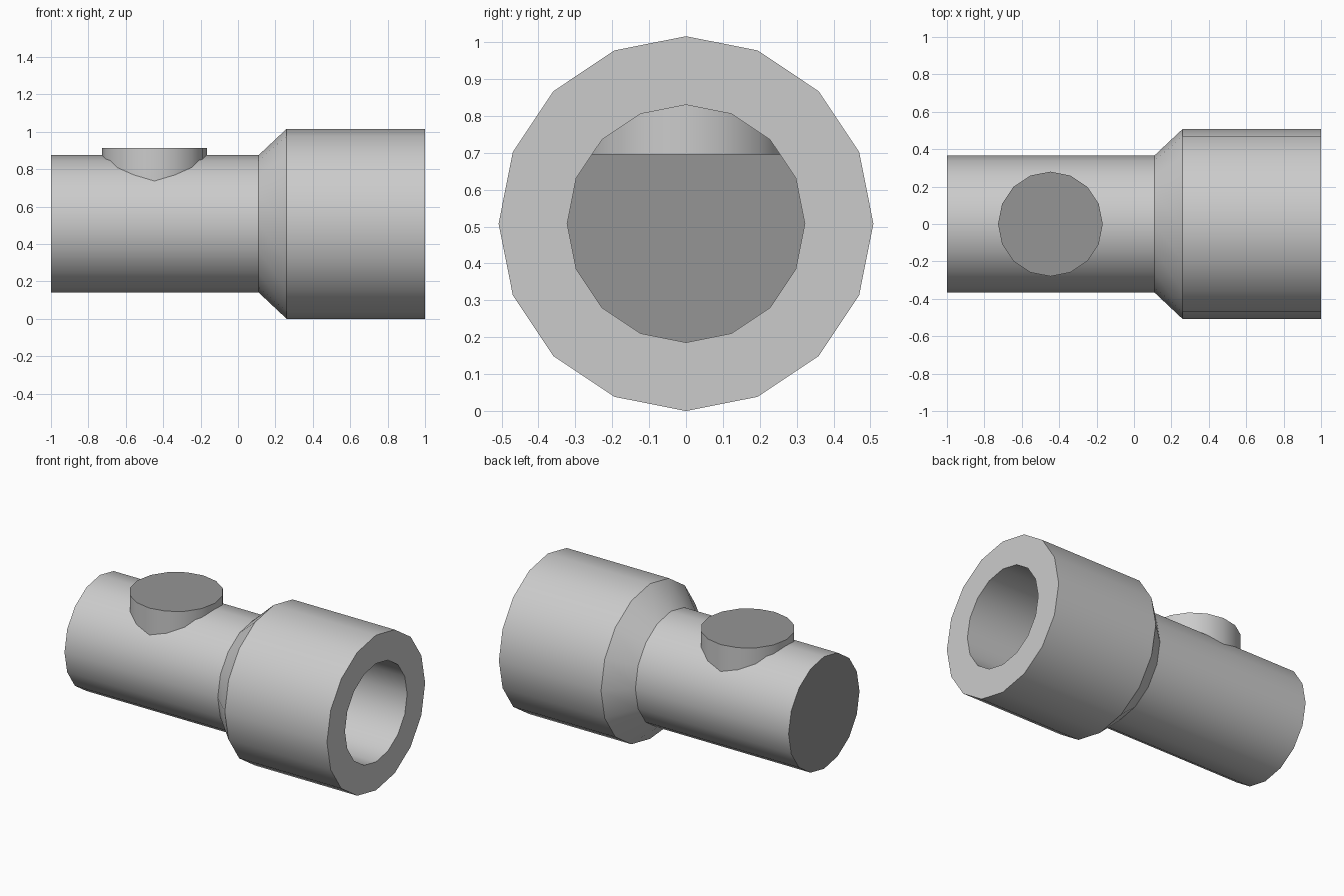
import bpy, bmesh, math

if "Cube" in bpy.data.objects:
    bpy.data.objects.remove(bpy.data.objects["Cube"])

SIDES = 16
AXIS_Z = 0.508


def material(name, v):
    m = bpy.data.materials.new(name)
    m.diffuse_color = (v, v, v, 1)
    m.use_nodes = True
    m.node_tree.nodes["Principled BSDF"].inputs["Base Color"].default_value = m.diffuse_color
    return m


light = material("light grey", 0.6)
dark = material("dark grey", 0.3)


def ring(bm, point, r):
    """16 vertices placed by point(u, v) on a circle of radius r."""
    return [bm.verts.new(point(r * math.cos(2 * math.pi * i / SIDES),
                               r * math.sin(2 * math.pi * i / SIDES)))
            for i in range(SIDES)]


def bridge(bm, a, b):
    for i in range(SIDES):
        j = (i + 1) % SIDES
        bm.faces.new((a[i], a[j], b[j], b[i]))


def finish(bm, name):
    me = bpy.data.meshes.new(name)
    bm.to_mesh(me)
    bm.free()
    me.materials.append(light)
    me.materials.append(dark)
    ob = bpy.data.objects.new(name, me)
    bpy.context.collection.objects.link(ob)
    bpy.ops.object.select_all(action='DESELECT')
    ob.select_set(True)
    bpy.context.view_layer.objects.active = ob
    bpy.ops.object.shade_smooth_by_angle(angle=math.radians(30))
    return ob


# hollow tube: outer wall, flare, wide collar, rim, bore
bm = bmesh.new()
profile = [(-1, 0.367), (0.11, 0.367), (0.26, 0.508), (1, 0.508),
           (1, 0.322), (-0.995, 0.322)]
rings = [ring(bm, lambda u, v, x=x: (x, u, AXIS_Z + v), r) for x, r in profile]
for a, b in zip(rings, rings[1:]):
    bridge(bm, a, b)
# dark closed end, seen outside and through the bore
for r in (rings[0], rings[-1]):
    bm.faces.new(r).material_index = 1
bmesh.ops.recalc_face_normals(bm, faces=bm.faces)
finish(bm, "tube")

# knob on top, reaching down into the bore, with dark ends
bm = bmesh.new()
low, high = [ring(bm, lambda u, v, z=z: (-0.447 + u, v, z), 0.28)
             for z in (0.695, 0.913)]
bridge(bm, low, high)
for r in (low, high):
    bm.faces.new(r).material_index = 1
bmesh.ops.recalc_face_normals(bm, faces=bm.faces)
finish(bm, "top_knob")
